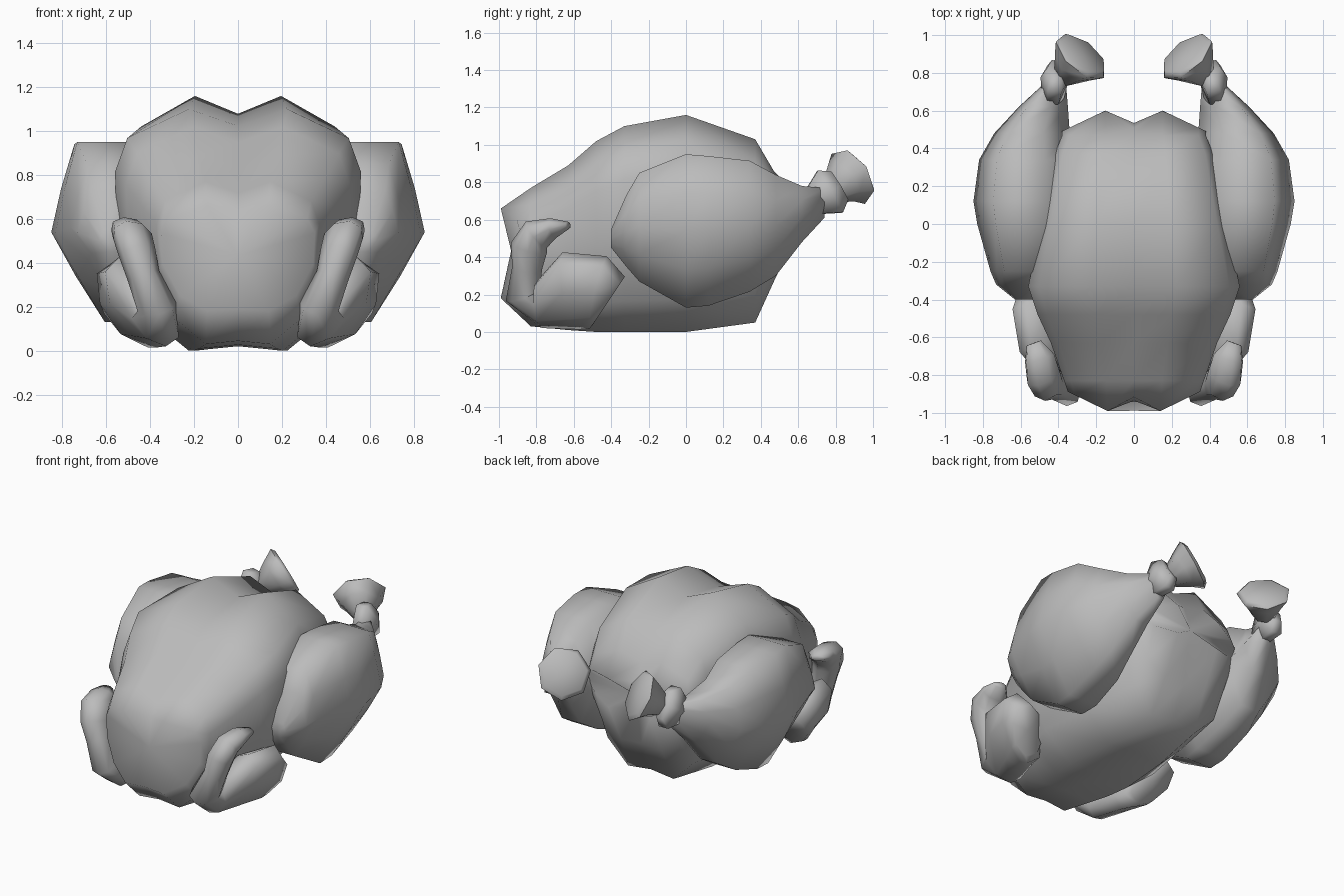
import bpy, bmesh, math
from mathutils import Vector

cube = bpy.data.objects.get("Cube")
if cube:
    bpy.data.objects.remove(cube)

skin = bpy.data.materials.new("plain grey")
skin.use_nodes = True
GREY = (0.5, 0.5, 0.5, 1)
skin.diffuse_color = GREY
skin.node_tree.nodes["Principled BSDF"].inputs["Base Color"].default_value = GREY


def loft(name, rings, crease=85):
    """Skin a list of equal point rings and cap both ends."""
    bm = bmesh.new()
    loops = [[bm.verts.new(p) for p in ring] for ring in rings]
    n = len(loops[0])
    for a, b in zip(loops, loops[1:]):
        for i in range(n):
            j = (i + 1) % n
            bm.faces.new((a[i], a[j], b[j], b[i]))
    for loop in (loops[0], loops[-1]):
        mid = bm.verts.new(sum((v.co for v in loop), Vector()) / n)
        for i in range(n):
            bm.faces.new((loop[i], loop[(i + 1) % n], mid))
    bmesh.ops.recalc_face_normals(bm, faces=bm.faces)
    mesh = bpy.data.meshes.new(name)
    bm.to_mesh(mesh)
    bm.free()
    mesh.materials.append(skin)
    obj = bpy.data.objects.new(name, mesh)
    bpy.context.collection.objects.link(obj)
    bpy.ops.object.select_all(action="DESELECT")
    bpy.context.view_layer.objects.active = obj
    obj.select_set(True)
    bpy.ops.object.shade_smooth_by_angle(angle=math.radians(crease))


def tube(path, sides=6, lean=0.0):
    """Oval rings across a path of (x, y, z, half width, half depth), leaning outward."""
    pts = [Vector(p[:3]) for p in path]
    rings = []
    for i, p in enumerate(pts):
        d = (pts[min(i + 1, len(pts) - 1)] - pts[max(i - 1, 0)]).normalized()
        up = Vector((1, 0, 0)).cross(d).normalized()
        side = d.cross(up)
        up.x += lean * up.z
        wide, deep = path[i][3:]
        rings.append([p + side * (wide * math.cos(t)) + up * (deep * math.sin(t))
                      for t in (2 * math.pi * k / sides for k in range(sides))])
    return rings


def pair(name, rings, crease=85):
    """Make the left part and its mirrored twin."""
    loft("left_" + name, rings, crease)
    loft("right_" + name, [[Vector((-p[0], p[1], p[2])) for p in r] for r in rings], crease)


# Body: grooved breast section swept from neck to tail (y, half width, bottom, top)
half = [(0.4, 1), (0.9, 0.88), (1, 0.74), (0.98, 0.45), (0.76, 0.15), (0.4, 0)]
section = [(0, 0.93)] + half + [(0, 0.02)] + [(-x, z) for x, z in reversed(half)]
body = [(-0.99, 0.35, 0.18, 0.66), (-0.83, 0.37, 0.03, 0.77), (-0.63, 0.44, 0.01, 0.89),
        (-0.48, 0.51, 0, 1.02), (-0.33, 0.56, 0, 1.10), (0, 0.49, 0, 1.16),
        (0.37, 0.42, 0.05, 1.03), (0.47, 0.38, 0.27, 0.86), (0.56, 0.38, 0.53, 0.72)]
rings = []
for k, (y, w, lo, hi) in enumerate(body):
    ring = []
    for x, z in section:
        bend = 0.0
        if k == 0:      # rounded neck end with a dip at the top centre
            bend = 0.17 * (abs(x) - 0.4) if x else 0.08 * z
        if k == len(body) - 1:      # two tail lobes
            bend = 0.04 - 0.18 * (abs(x) - 0.4) if x else -0.05
        ring.append(Vector((x * w, y + bend, lo + z * (hi - lo))))
    rings.append(ring)
loft("body", rings, 180)

# Thighs: lopsided section along y (y, x, z, half width, half height)
lobe = [(1, 0), (0.85, 0.5), (0.65, 1), (-0.3, 1), (-1, 0), (-0.5, -1), (0.2, -1), (0.63, -0.5)]
thigh = [(-0.40, 0.58, 0.50, 0.05, 0.05), (-0.32, 0.56, 0.54, 0.17, 0.19),
         (-0.25, 0.55, 0.56, 0.21, 0.29), (0.0, 0.55, 0.54, 0.28, 0.41),
         (0.12, 0.55, 0.54, 0.30, 0.40), (0.34, 0.55, 0.565, 0.27, 0.35),
         (0.48, 0.54, 0.57, 0.20, 0.27), (0.62, 0.48, 0.63, 0.13, 0.15),
         (0.74, 0.42, 0.69, 0.06, 0.08)]
pair("thigh", [[Vector((x + u * a, y, z + v * b)) for u, v in lobe]
               for y, x, z, a, b in thigh])

# Ankle cuff and flared leg bone end
pair("ankle", tube([(0.43, 0.67, 0.69, 0.06, 0.08), (0.42, 0.77, 0.75, 0.075, 0.15),
                    (0.41, 0.82, 0.78, 0.05, 0.10)]))
pair("leg_bone", tube([(0.37, 0.78, 0.75, 0.06, 0.07), (0.32, 0.84, 0.80, 0.12, 0.12),
                       (0.28, 0.885, 0.83, 0.165, 0.165), (0.268, 0.90, 0.84, 0.14, 0.14)],
                      sides=7), crease=75)

# Folded wings: heavy upper arm, elbow, then a hand curling up and back
pair("wing", tube([(0.49, -0.41, 0.17, 0.12, 0.15), (0.49, -0.47, 0.21, 0.14, 0.20),
                   (0.46, -0.62, 0.22, 0.13, 0.21), (0.38, -0.78, 0.15, 0.11, 0.13),
                   (0.37, -0.87, 0.20, 0.09, 0.10), (0.43, -0.85, 0.34, 0.075, 0.08),
                   (0.46, -0.84, 0.45, 0.085, 0.10), (0.48, -0.80, 0.52, 0.09, 0.09),
                   (0.50, -0.71, 0.555, 0.08, 0.055), (0.53, -0.63, 0.57, 0.04, 0.02)],
                  sides=8, lean=0.4))
